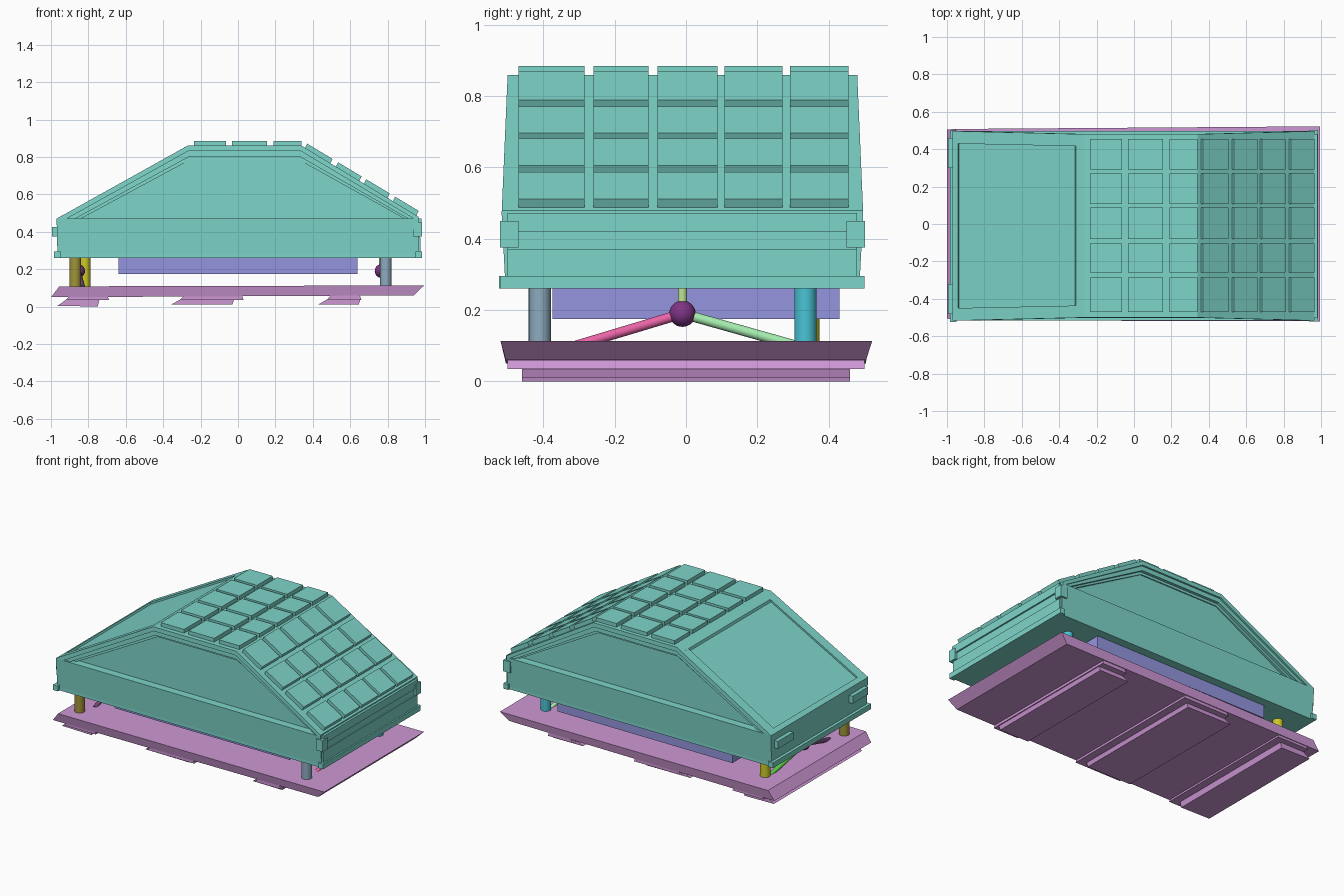
import bpy, bmesh, math
from mathutils import Vector, Matrix

if "Cube" in bpy.data.objects:
    bpy.data.objects.remove(bpy.data.objects["Cube"])


def mat(name, rgb):
    m = bpy.data.materials.new(name)
    m.diffuse_color = (*[(c / 255) ** 2.2 for c in rgb], 1)
    m.use_nodes = True
    m.node_tree.nodes["Principled BSDF"].inputs["Base Color"].default_value = m.diffuse_color
    return m


TEAL = mat("teal", (125, 212, 200))
PURPLE = mat("purple", (205, 150, 212))
BLUE = mat("blue", (146, 148, 222))


def finish(name, bm, m):
    bmesh.ops.recalc_face_normals(bm, faces=bm.faces)
    me = bpy.data.meshes.new(name)
    bm.to_mesh(me)
    bm.free()
    me.materials.append(m)
    ob = bpy.data.objects.new(name, me)
    bpy.context.collection.objects.link(ob)
    return ob


def prism(name, pts, y0, y1, m, shape=None):
    """Extrude an xz profile from y0 to y1; shape(z) optionally scales y."""
    bm = bmesh.new()
    f = bm.faces.new([bm.verts.new((x, y0, z)) for x, z in pts])
    r = bmesh.ops.extrude_face_region(bm, geom=[f])
    for v in r["geom"]:
        if isinstance(v, bmesh.types.BMVert):
            v.co.y = y1
    if shape:
        for v in bm.verts:
            v.co.y = -0.01 + (v.co.y + 0.01) * shape(v.co.z)
    return finish(name, bm, m)


def box(name, x0, x1, y0, y1, z0, z1, m):
    return prism(name, [(x0, z0), (x1, z0), (x1, z1), (x0, z1)], y0, y1, m)


def rod(name, a, b, r, m, seg=24):
    a, b = Vector(a), Vector(b)
    d = b - a
    bm = bmesh.new()
    mtx = Matrix.Translation((a + b) / 2) @ d.to_track_quat('Z', 'Y').to_matrix().to_4x4()
    bmesh.ops.create_cone(bm, cap_ends=True, segments=seg, radius1=r, radius2=r,
                          depth=d.length, matrix=mtx)
    for f in bm.faces:
        f.smooth = len(f.verts) == 4
    return finish(name, bm, m)


def ball(name, c, r, m):
    bm = bmesh.new()
    bmesh.ops.create_uvsphere(bm, u_segments=24, v_segments=14, radius=r,
                              matrix=Matrix.Translation(c))
    for f in bm.faces:
        f.smooth = True
    return finish(name, bm, m)


# ---- shell: core with the sunken left slope panel
CY = -0.01
core = [(-0.965, 0.27), (0.965, 0.27), (0.965, 0.48), (0.34, 0.86), (-0.27, 0.86),
        (-0.31, 0.838), (-0.315, 0.822), (-0.935, 0.476), (-0.94, 0.487), (-0.97, 0.47)]
prism("shell_core", core, CY - 0.455, CY + 0.455, TEAL)

# lower wall, flaring slightly towards the top, and its foot flange
wall = [(-0.965, 0.28), (0.965, 0.28), (0.965, 0.47), (-0.97, 0.47)]
prism("lower_wall", wall, CY - 0.497, CY + 0.497, TEAL,
      lambda z: 1 + 0.02 * (z - 0.28) / 0.19)
box("foot_flange_left", -0.985, -0.95, CY - 0.515, CY + 0.51, 0.26, 0.295, TEAL)
box("foot_flange_right", 0.95, 0.985, CY - 0.51, CY + 0.51, 0.26, 0.295, TEAL)
box("shell_floor", -0.965, 0.965, CY - 0.497, CY + 0.497, 0.26, 0.28, TEAL)

# roof side frames: three stepped bands around each recessed side panel
outer = [(-0.97, 0.47), (-0.27, 0.86), (0.34, 0.86), (0.965, 0.48), (0.965, 0.47)]
bands = [("outer", 0.507, [(0.94, 0.47), (0.335, 0.832), (-0.265, 0.832), (-0.915, 0.47)]),
         ("middle", 0.495, [(0.91, 0.47), (0.33, 0.802), (-0.26, 0.802), (-0.87, 0.47)]),
         ("inner", 0.475, [(0.89, 0.47), (0.325, 0.785), (-0.255, 0.785), (-0.84, 0.47)])]
for side, s in (("front", -1), ("back", 1)):
    for label, depth, inner in bands:
        prism(f"{side}_frame_{label}", outer + inner, CY + s * 0.44, CY + s * depth, TEAL,
              lambda z: 1 - 0.085 * (z - 0.47))
    # corner clips on the right end
    box(f"{side}_clip", 0.935, 0.985, CY + s * 0.46, CY + s * 0.512, 0.375, 0.45, TEAL)
    # handles on the left end
    ya, yb = sorted((CY + s * 0.31, CY + s * 0.47))
    box(f"{side}_handle", -0.995, -0.96, ya, yb, 0.375, 0.425, TEAL)

# stepped bands across the right end
box("end_band_low", 0.96, 0.975, CY - 0.49, CY + 0.49, 0.295, 0.37, TEAL)
box("end_band_mid", 0.96, 0.97, CY - 0.49, CY + 0.49, 0.37, 0.42, TEAL)
box("end_band_top", 0.96, 0.98, CY - 0.49, CY + 0.49, 0.42, 0.472, TEAL)

# ---- roof tiles: five columns on the flat top and right slope
cols = [(-0.47, -0.285), (-0.26, -0.105), (-0.08, 0.088), (0.108, 0.27), (0.292, 0.455)]
flat_rows = [(-0.235, -0.065), (-0.032, 0.155), (0.19, 0.34)]
slope_rows = [(0.37, 0.505), (0.535, 0.66), (0.685, 0.81), (0.84, 0.965)]
drop = 0.38 / 0.63
n = Vector((drop, 1)).normalized() * 0.025
for c, (y0, y1) in enumerate(cols):
    for r, (x0, x1) in enumerate(flat_rows):
        box(f"top_tile_{r}_{c}", x0, x1, y0, y1, 0.855, 0.885, TEAL)
    for r, (x0, x1) in enumerate(slope_rows):
        xa, xb = x0 - n.x, x1 - n.x
        za, zb = 0.86 - (xa - 0.34) * drop, 0.86 - (xb - 0.34) * drop
        prism(f"slope_tile_{r}_{c}",
              [(xa, za - 0.005), (xb, zb - 0.005), (xb + n.x, zb + n.y), (xa + n.x, za + n.y)],
              y0, y1, TEAL)

# ---- underslung box
box("under_box", -0.64, 0.64, -0.375, 0.43, 0.175, 0.27, BLUE)

# ---- base tray with slanted rims
bm = bmesh.new()
bot = [bm.verts.new(p) for p in ((-1, -0.505, 0.05), (0.94, -0.505, 0.06), (0.94, 0.505, 0.06), (-1, 0.505, 0.05))]
top = [bm.verts.new(p) for p in ((-0.955, -0.515, 0.108), (0.995, -0.52, 0.113), (0.995, 0.522, 0.113), (-0.955, 0.508, 0.108))]
bm.faces.new(bot)
bm.faces.new(top)
for i in range(4):
    j = (i + 1) % 4
    bm.faces.new((bot[i], bot[j], top[j], top[i]))
finish("base_tray", bm, PURPLE)

# stepped treads under the tray
treads = [(-0.965, -0.74), (-0.355, -0.02), (0.43, 0.655)]
for i, (x0, x1) in enumerate(treads):
    end = 0.05 if i < 2 else 0.005
    prism(f"tread_upper_{i}", [(x0 + 0.07, 0.065), (x0 + 0.045, 0.035), (x1 + end, 0.035), (x1 + end - 0.01, 0.065)],
          -0.5, 0.5, PURPLE)
    prism(f"tread_lower_{i}", [(x0 + 0.05, 0.04), (x0, 0.004 if i == 0 else 0.012), (x1 - 0.01, 0.0 if i == 0 else 0.01), (x1, 0.04)],
          -0.46, 0.46, PURPLE)

# ---- corner posts
posts = [("front_left_post", -0.87, -0.41, (158, 146, 60)),
         ("back_left_post", -0.82, 0.343, (205, 200, 45)),
         ("front_right_post", 0.79, -0.41, (140, 170, 190)),
         ("back_right_post", 0.79, 0.335, (75, 195, 212))]
for name, x, y, col in posts:
    rod(name, (x, y, 0.1), (x, y, 0.27), 0.031, mat(name, col))

# ---- ball joints with splayed struts at both ends
violet = mat("violet", (125, 55, 130))
pink = mat("pink", (232, 100, 165))
pale = mat("pale_green", (165, 238, 175))
lime = mat("lime", (190, 225, 150))
green = mat("green", (95, 205, 75))
plum = mat("plum", (110, 80, 120))
for side, x, xf, ca, cb in (("right", 0.768, 0.785, pink, pale), ("left", -0.855, -0.83, plum, green)):
    c = (x, -0.01, 0.19)
    ball(f"{side}_joint", c, 0.037, violet)
    rod(f"{side}_strut_front", c, (xf, -0.31, 0.1), 0.014, ca, 16)
    rod(f"{side}_strut_back", c, (xf, 0.31, 0.1), 0.014, cb, 16)
    rod(f"{side}_strut_up", c, (x, -0.01, 0.27), 0.013, lime, 16)
